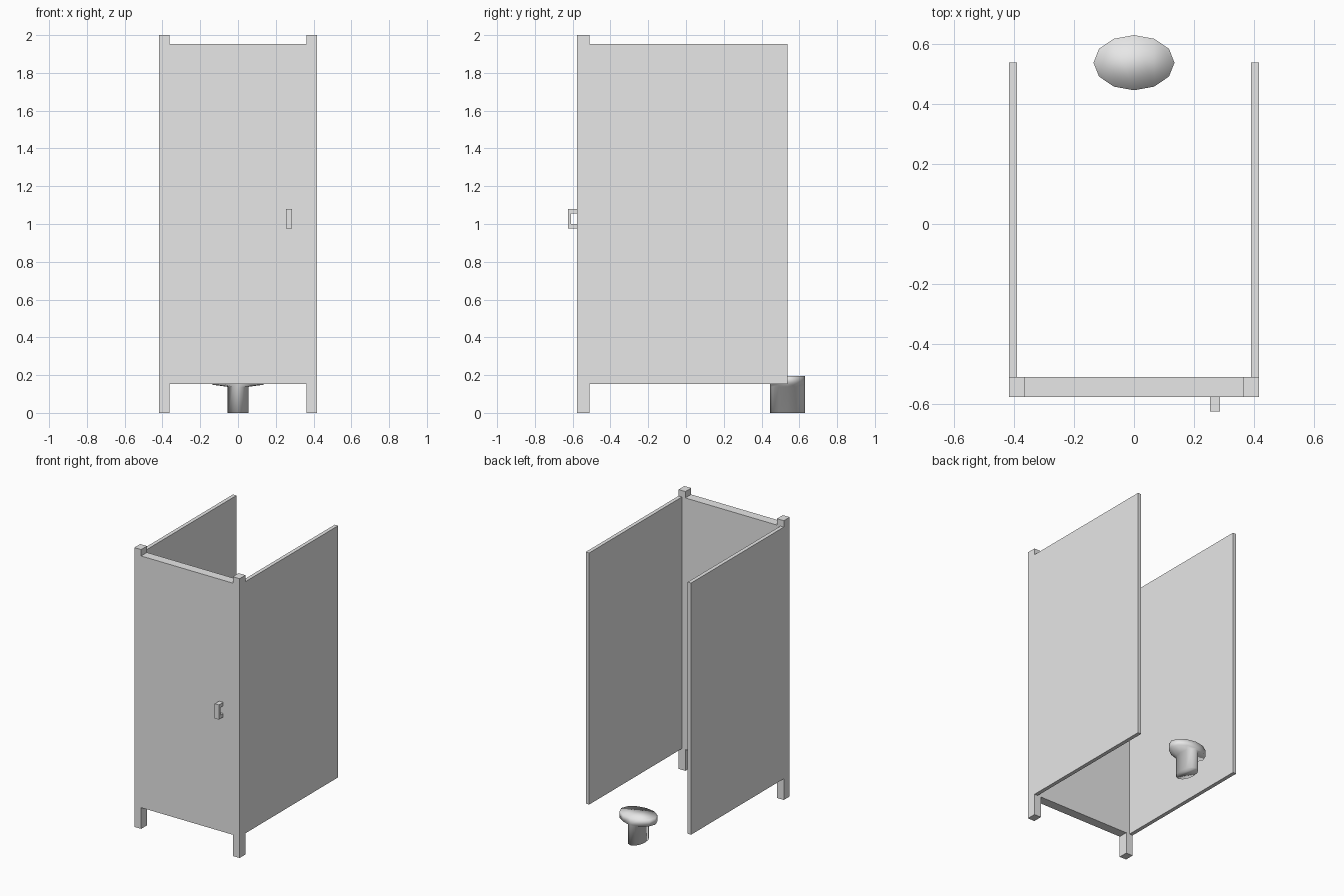
import bpy
import bmesh
import math

default = bpy.data.objects.get("Cube")
if default:
    bpy.data.objects.remove(default, do_unlink=True)

grey = bpy.data.materials.new("light_grey")
grey.use_nodes = True
COLOUR = (0.8, 0.8, 0.8, 1)
grey.diffuse_color = COLOUR
grey.node_tree.nodes["Principled BSDF"].inputs["Base Color"].default_value = COLOUR


def finish(name, bm):
    bmesh.ops.recalc_face_normals(bm, faces=bm.faces)
    mesh = bpy.data.meshes.new(name)
    bm.to_mesh(mesh)
    bm.free()
    mesh.materials.append(grey)
    obj = bpy.data.objects.new(name, mesh)
    bpy.context.collection.objects.link(obj)
    return obj


def box(name, x, y, z):
    bm = bmesh.new()
    bmesh.ops.create_cube(bm, size=1)
    for v in bm.verts:
        v.co = [lo + (c + 0.5) * (hi - lo) for c, (lo, hi) in zip(v.co, (x, y, z))]
    return finish(name, bm)


# Stall: corner posts, side walls and the door between the posts
WIDTH, POST, WALL = 0.417, 0.054, 0.027
FRONT, INNER, BACK = -0.577, -0.511, 0.538
PANEL_Z = (0.152, 1.954)
for side, s in (("left", 1), ("right", -1)):
    box(side + "_post", sorted((s * WIDTH, s * (WIDTH - POST))), (FRONT, INNER), (0, 2))
    box(side + "_wall", sorted((s * WIDTH, s * (WIDTH - WALL))), (INNER, BACK), PANEL_Z)
box("door", (POST - WIDTH, WIDTH - POST), (FRONT, INNER), PANEL_Z)

# Door handle: a C-shaped profile extruded sideways
profile = [(FRONT, 0.975), (-0.626, 0.975), (-0.626, 1.08), (FRONT, 1.08),
           (FRONT, 1.055), (-0.61, 1.055), (-0.61, 1.0), (FRONT, 1.0)]
bm = bmesh.new()
face = bm.faces.new([bm.verts.new((0.254, y, z)) for y, z in profile])
grown = bmesh.ops.extrude_face_region(bm, geom=[face])
moved = [g for g in grown["geom"] if isinstance(g, bmesh.types.BMVert)]
bmesh.ops.translate(bm, verts=moved, vec=(0.033, 0, 0))
finish("door_handle", bm)

# Toilet: twelve-sided oval pedestal that flares sideways into the bowl
SIDES, DEPTH = 12, 0.092
bm = bmesh.new()
rings = []
for half_width, z in ((0.055, 0), (0.055, 0.138), (0.135, 0.149), (0.135, 0.196)):
    angles = [math.tau * i / SIDES for i in range(SIDES)]
    rings.append([bm.verts.new((half_width * math.cos(a), BACK + DEPTH * math.sin(a), z))
                  for a in angles])
for low, high in zip(rings, rings[1:]):
    for i in range(SIDES):
        j = (i + 1) % SIDES
        bm.faces.new((low[i], low[j], high[j], high[i]))
# Caps are split along the centre line
for ring in (rings[0], rings[-1]):
    q = SIDES // 4
    bm.faces.new(ring[q:3 * q + 1])
    bm.faces.new(ring[3 * q:] + ring[:q + 1])
for f in bm.faces:
    f.smooth = True
finish("toilet", bm)
